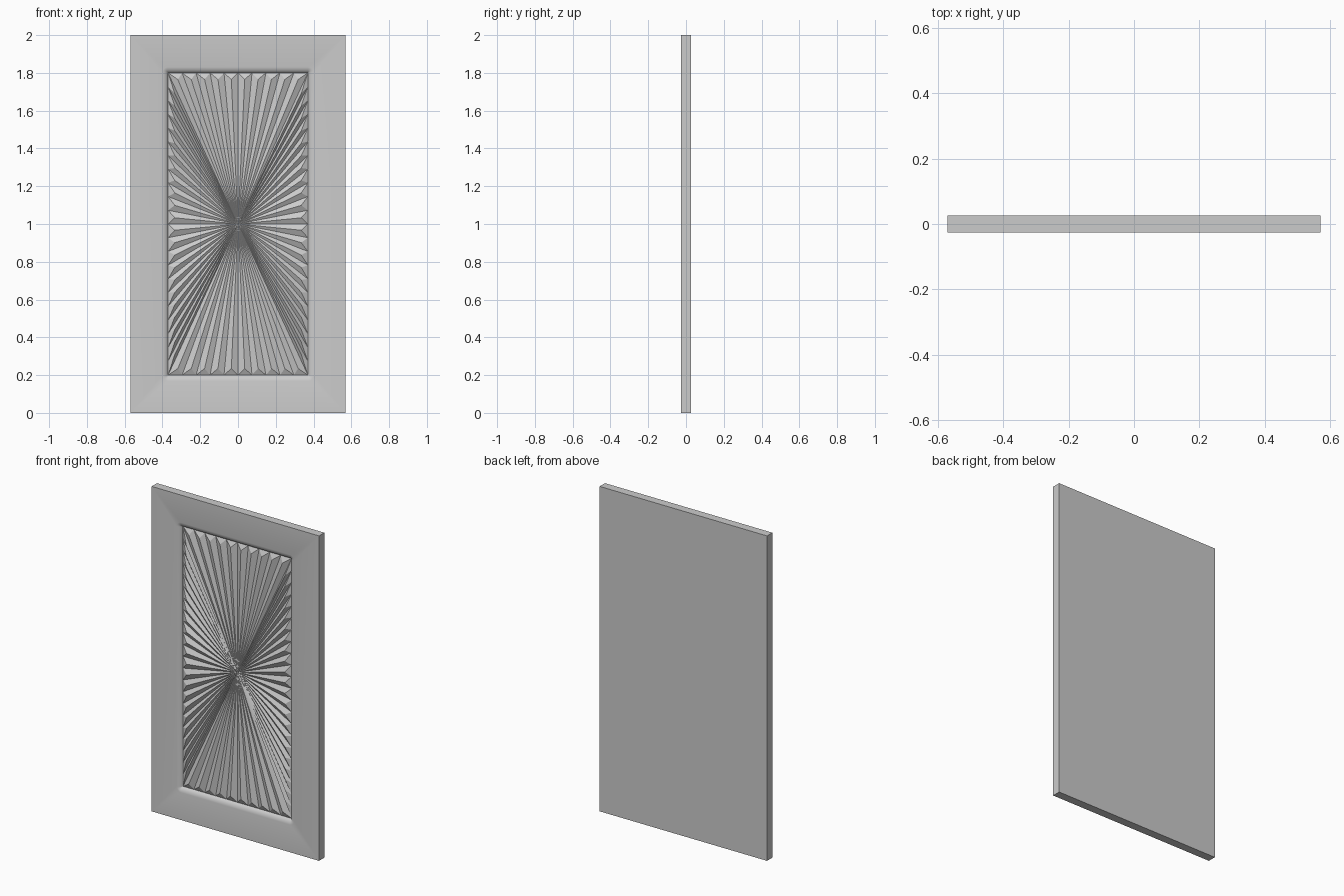
import bpy, bmesh, math

if "Cube" in bpy.data.objects:
    bpy.data.objects.remove(bpy.data.objects["Cube"])

W, H, T = 1.14, 2.0, 0.052      # slab size
IW, IH = 0.37, 0.80             # half size of recessed field
LIP, DEPTH = 0.031, 0.02        # rounded lip width and recess depth
FRONT = -T / 2
FLOOR = FRONT + DEPTH
CORNERS = [(1, -1), (1, 1), (-1, 1), (-1, -1)]


def make_object(name, bm):
    bmesh.ops.remove_doubles(bm, verts=bm.verts, dist=1e-5)
    bmesh.ops.recalc_face_normals(bm, faces=bm.faces)
    me = bpy.data.meshes.new(name)
    bm.to_mesh(me)
    bm.free()
    ob = bpy.data.objects.new(name, me)
    bpy.context.collection.objects.link(ob)
    return ob


def rounded_ring(bm, r, y, n=6):
    pts = []
    for k, (sx, sz) in enumerate(CORNERS):
        for i in range(n + 1):
            a = math.radians(-90 + 90 * k + 90 * i / n)
            pts.append(bm.verts.new((sx * IW + r * math.cos(a), y,
                                     1 + sz * IH + r * math.sin(a))))
    return pts


def bridge(bm, a, b):
    for i in range(len(a)):
        j = (i + 1) % len(a)
        bm.faces.new((a[i], a[j], b[j], b[i]))


# Frame slab: rounded lip, flat border, sides and back
bm = bmesh.new()
rings = []
for i in range(6):
    a = math.radians(12 + 66 * i / 5)
    t = (math.cos(math.radians(12)) - math.cos(a)) / (math.cos(math.radians(12)) - math.cos(math.radians(78)))
    s = (math.sin(a) - math.sin(math.radians(12))) / (math.sin(math.radians(78)) - math.sin(math.radians(12)))
    rings.append(rounded_ring(bm, LIP * t, FLOOR - DEPTH * s))
for y in (FRONT, T / 2):
    rings.append([bm.verts.new((sx * W / 2, y, 1 + sz * H / 2))
                  for sx, sz in CORNERS for _ in range(7)])
for a, b in zip(rings, rings[1:]):
    bridge(bm, a, b)
bm.faces.new(rings[-1])
bmesh.ops.dissolve_degenerate(bm, edges=bm.edges, dist=1e-5)
frame = make_object("panel_frame", bm)
bpy.context.view_layer.objects.active = frame
frame.select_set(True)
bpy.ops.object.shade_smooth_by_angle(angle=math.radians(35))

# Sunburst field: tapering wedges with hipped ends around the rim
NX, NZ, INSET, RISE = 10, 22, 0.035, 0.017
rim = []
for k, (sx, sz) in enumerate(CORNERS):
    ex, ez = CORNERS[(k + 1) % 4]
    n = NZ if k % 2 == 0 else NX
    for i in range(n):
        f, g = i / n, (i + 1) / n
        rim.append(((IW * (sx + (ex - sx) * f), IH * (sz + (ez - sz) * f)),
                    (IW * (sx + (ex - sx) * g), IH * (sz + (ez - sz) * g)),
                    1 - INSET / (IW if k % 2 == 0 else IH)))
bm = bmesh.new()
centre = bm.verts.new((0, FLOOR, 1))
for p, q, t in rim:
    a = bm.verts.new((p[0], FLOOR, 1 + p[1]))
    b = bm.verts.new((q[0], FLOOR, 1 + q[1]))
    apex = bm.verts.new(((p[0] + q[0]) / 2 * t, FLOOR - RISE, 1 + (p[1] + q[1]) / 2 * t))
    for tri in ((a, b, apex), (b, centre, apex), (centre, a, apex)):
        bm.faces.new(tri)
field = make_object("sunburst_field", bm)
if sum(p.normal.y for p in field.data.polygons) > 0:
    field.data.flip_normals()
